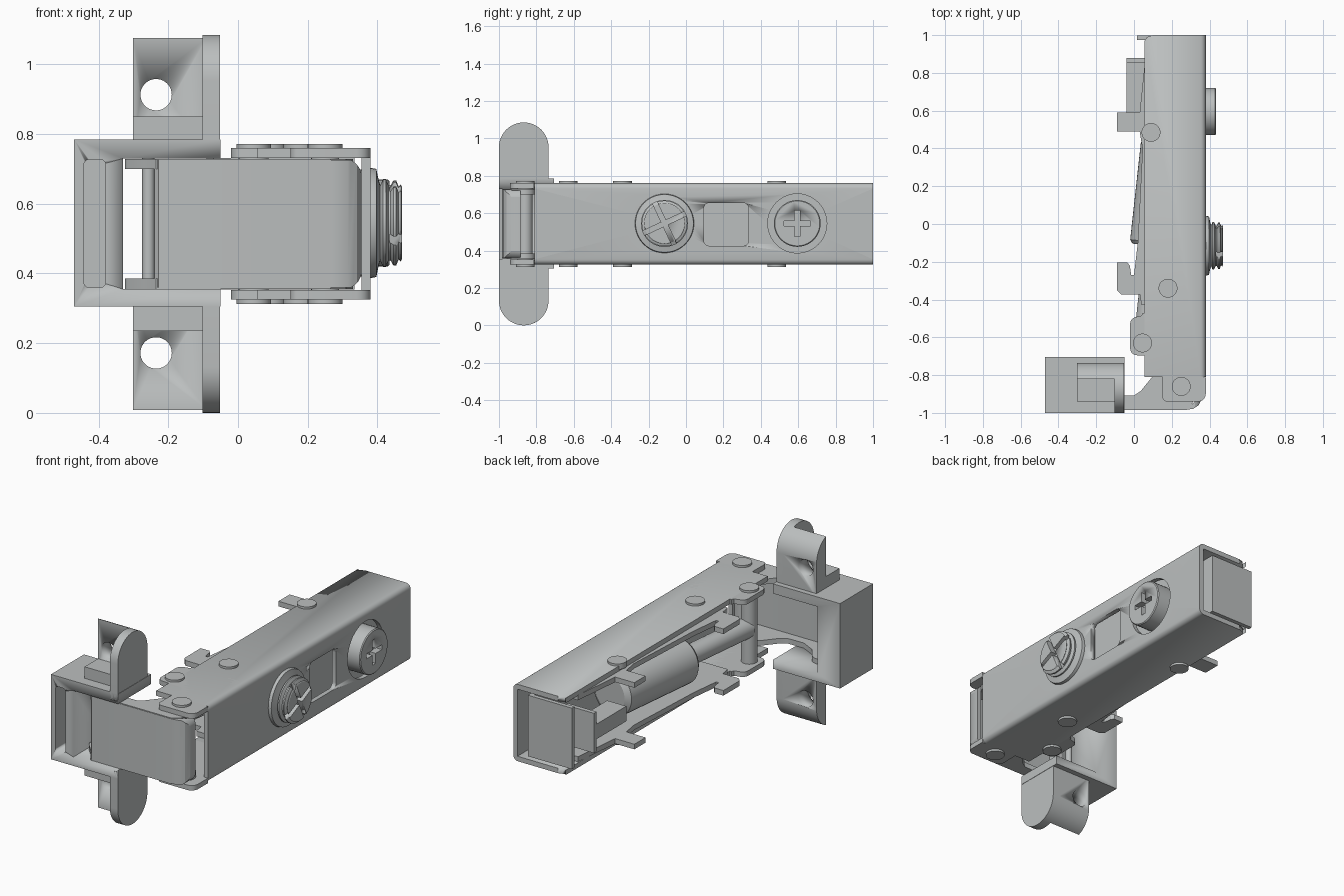
import bpy, bmesh, math
from mathutils import Vector, Matrix

if "Cube" in bpy.data.objects:
    bpy.data.objects.remove(bpy.data.objects["Cube"])

ZC = 0.5425  # mirror plane height
steel = bpy.data.materials.new("steel grey")
steel.diffuse_color = (0.50, 0.52, 0.52, 1)
steel.use_nodes = True
steel.node_tree.nodes["Principled BSDF"].inputs["Base Color"].default_value = steel.diffuse_color


def finish(name, bm, angle=30):
    bmesh.ops.recalc_face_normals(bm, faces=bm.faces[:])
    me = bpy.data.meshes.new(name)
    bm.to_mesh(me)
    bm.free()
    ob = bpy.data.objects.new(name, me)
    bpy.context.collection.objects.link(ob)
    me.materials.append(steel)
    bpy.ops.object.select_all(action='DESELECT')
    bpy.context.view_layer.objects.active = ob
    ob.select_set(True)
    bpy.ops.object.shade_smooth_by_angle(angle=math.radians(angle))
    return ob


def prism(name, pts, axis, a, b):
    """Extrude a 2D outline along an axis from a to b."""
    place = {'x': lambda u, v, w: (w, u, v),
             'y': lambda u, v, w: (u, w, v),
             'z': lambda u, v, w: (u, v, w)}[axis]
    bm = bmesh.new()
    lo = [bm.verts.new(place(u, v, a)) for u, v in pts]
    hi = [bm.verts.new(place(u, v, b)) for u, v in pts]
    bm.faces.new(lo)
    bm.faces.new(hi)
    n = len(pts)
    for i in range(n):
        j = (i + 1) % n
        bm.faces.new((lo[i], lo[j], hi[j], hi[i]))
    return finish(name, bm)


def both(name, pts, z0, z1):
    """Plate near the top and its mirror near the bottom."""
    prism("upper_" + name, pts, 'z', z0, z1)
    prism("lower_" + name, pts, 'z', 2 * ZC - z1, 2 * ZC - z0)


def rect(u0, u1, v0, v1):
    return [(u0, v0), (u1, v0), (u1, v1), (u0, v1)]


def arc(cu, cv, r, a0, a1, n=6):
    return [(cu + r * math.cos(math.radians(a0 + (a1 - a0) * i / n)),
             cv + r * math.sin(math.radians(a0 + (a1 - a0) * i / n))) for i in range(n + 1)]


def rrect(u0, u1, v0, v1, r):
    return (arc(u1 - r, v1 - r, r, 0, 90) + arc(u0 + r, v1 - r, r, 90, 180)
            + arc(u0 + r, v0 + r, r, 180, 270) + arc(u1 - r, v0 + r, r, 270, 360))


def circle(u, v, r, n=40):
    return arc(u, v, r, 0, 360 * (n - 1) / n, n - 1)


def lathe(name, profile, start, direction, n=40):
    """Revolve (distance, radius) pairs about an axis; ends are capped."""
    rot = Vector(direction).to_track_quat('Z', 'Y').to_matrix().to_4x4()
    m = Matrix.Translation(start) @ rot
    bm = bmesh.new()
    rings = [[bm.verts.new(m @ Vector((u, v, d))) for u, v in circle(0, 0, r, n)] for d, r in profile]
    for p, q in zip(rings, rings[1:]):
        for i in range(n):
            j = (i + 1) % n
            bm.faces.new((p[i], p[j], q[j], q[i]))
    bm.faces.new(rings[0])
    bm.faces.new(rings[-1])
    return finish(name, bm)


def cut(ob, *cutters):
    for c in cutters:
        bpy.context.view_layer.objects.active = ob
        mod = ob.modifiers.new("cut", 'BOOLEAN')
        mod.operation, mod.solver, mod.object = 'DIFFERENCE', 'EXACT', c
        bpy.ops.object.modifier_apply(modifier=mod.name)
        bpy.data.objects.remove(c, do_unlink=True)


# --- arm: long U channel, open towards -x, with screw holes and window
Z0, Z1, T = 0.325, 0.76, 0.028
section = ([(0.055, Z0)] + arc(0.352, Z0 + T, T, -90, 0) + arc(0.352, Z1 - T, T, 0, 90)
           + [(0.055, Z1), (0.055, Z1 - T), (0.354, Z1 - T), (0.354, Z0 + T), (0.055, Z0 + T)])
arm = prism("arm_channel", section, 'y', -0.81, 1.0)
S1, S2, SZ = -0.115, 0.595, 0.545
cut(arm,
    prism("c1", circle(S1, SZ, 0.15), 'x', 0.3, 0.5),
    prism("c2", circle(S2, SZ, 0.158), 'x', 0.3, 0.5),
    prism("c3", rrect(0.095, 0.335, 0.425, 0.655, 0.03), 'x', 0.3, 0.5),
    prism("c4", [(0, 1.1), (0.055, 1.1), (0.055, 0.97), (0.07, 0.99), (0.1, 1.0), (0.1, 1.1)], 'z', 0, 1))

# --- arm ears that carry the pivots
ear = ([(0.35, -0.47), (0.045, -0.47), (0.04, -0.485), (0.0, -0.495)] + arc(0.01, -0.525, 0.03, 110, 180, 4)
       + arc(0.015, -0.66, 0.035, 180, 260, 4) + [(0.125, -0.702)] + arc(0.125, -0.73, 0.028, 80, 0, 4)
       + arc(0.175, -0.915, 0.025, 180, 270, 4) + arc(0.34, -0.9, 0.04, 270, 360, 5)
       + [(0.38, -0.812), (0.35, -0.81)])
both("arm_ear", ear, Z1 - T, Z1)

# --- rivets and pivot pins
for i, (x, y) in enumerate([(0.25, -0.86), (0.045, -0.63), (0.18, -0.34), (0.09, 0.485)]):
    both("rivet_%d" % i, circle(x, y, 0.05, 28), Z1 - 0.02, 0.772)
prism("outer_pivot_pin", circle(0.25, -0.86, 0.04, 28), 'z', Z0, Z1)
prism("inner_pivot_pin", circle(0.045, -0.63, 0.043, 28), 'z', Z0, Z1)
prism("cup_pin", circle(-0.257, -0.85, 0.018, 24), 'z', 0.34, 0.745)

# --- inner carrier: hooked side plates joined by a web
hook = [(0.335, 0.88), (0.06, 0.88), (0.03, 0.59), (-0.09, 0.59), (-0.09, 0.49), (0.03, 0.49), (0.045, 0.4),
        (0.02, -0.1), (0.0, -0.27), (-0.015, -0.27), (-0.022, -0.22), (-0.035, -0.205), (-0.09, -0.205),
        (-0.09, -0.35), (-0.07, -0.372), (0.03, -0.372), (0.04, -0.43), (0.335, -0.43)]
both("hooked_plate", hook, 0.702, 0.731)
prism("carrier_web", rect(0.31, 0.335, -0.43, 0.9), 'z', 0.355, 0.73)
prism("end_plate", rect(0.015, 0.29, 0.975, 0.999), 'z', 0.37, 0.715)
prism("end_plate_return", rect(0.265, 0.29, 0.8, 0.99), 'z', 0.37, 0.715)
prism("latch_tab", rect(-0.04, 0.14, 0.855, 0.88), 'z', 0.43, 0.655)
prism("latch_bridge", rect(-0.04, 0.08, 0.59, 0.87), 'z', 0.5, 0.585)

# --- damper cylinder with rod
tilt = Vector((-0.11, -1, 0)).normalized()
lathe("damper_body", [(0, 0.10), (0.02, 0.13), (0.54, 0.13), (0.56, 0.115)], (0.168, 0.44, ZC), tilt)
lathe("damper_rod", [(0, 0.055), (0.52, 0.055)], (0.11, -0.1, ZC), tilt)

# --- height screw: flange, thread ridges, crossed slots
screw = lathe("height_screw", [(0, 0.148), (0.06, 0.158), (0.075, 0.155), (0.08, 0.13), (0.086, 0.108),
                               (0.094, 0.126), (0.102, 0.126), (0.11, 0.108), (0.116, 0.108), (0.124, 0.122),
                               (0.132, 0.122), (0.139, 0.104), (0.145, 0.11), (0.148, 0.105)],
              (0.322, S1, SZ), (1, 0, 0))


def slot(y, ang, half_len, half_w, x0):
    ca, sa = math.cos(math.radians(ang)), math.sin(math.radians(ang))
    pts = [(y + u * ca - v * sa, SZ + u * sa + v * ca) for u, v in rect(-half_len, half_len, -half_w, half_w)]
    return prism("slot", pts, 'x', x0, 0.6)


cut(screw, slot(S1, 25, 0.14, 0.013, 0.435), slot(S1, 115, 0.14, 0.013, 0.435))

# --- fixing screw: flat round head with plus recess
head = lathe("fixing_screw", [(0, 0.125), (0.108, 0.125), (0.113, 0.12)], (0.322, S2, SZ), (1, 0, 0))
cut(head, slot(S2, 0, 0.07, 0.014, 0.395), slot(S2, 90, 0.07, 0.014, 0.395))

# --- cup: block with a through opening and a recessed slot
cup = prism("cup", rect(-0.47, -0.05, 0.305, 0.785), 'y', -1.0, -0.705)
cut(cup,
    prism("c5", rect(-0.33, 0.1, 0.355, 0.73), 'y', -1.2, -0.5),
    prism("c6", rrect(-0.442, -0.38, 0.36, 0.727, 0.015), 'y', -1.2, -0.8))

# --- mounting flange, hole tab and step, above and below the cup
YC, R = -0.8675, 0.1325


def flip(pts):
    return [(u, 2 * ZC - v) for u, v in pts]


lobe = [(YC + R, 0.74)] + arc(YC, 1.085 - R, R, 0, 180, 24) + [(YC - R, 0.74)]
tab = [(-0.82, 0.76), (YC + R, 0.76)] + arc(YC, 1.085 - R, R, 0, 69, 14) + [(-0.82, 1.076)]
step = rect(-0.94, -0.81, 0.76, 0.85)
for side, f in (("upper", lambda p: p), ("lower", flip)):
    prism(side + "_flange", f(lobe), 'x', -0.102, -0.052)
    t = prism(side + "_hole_tab", f(tab), 'x', -0.302, -0.09)
    hz = f([(0, 0.913)])[0][1]
    cut(t, prism("hole", circle(-0.235, hz, 0.045), 'y', -1.2, -0.5))
    prism(side + "_step", f(step), 'x', -0.302, -0.09)

# --- lever: bent cover sheet with two side flanges
sheet = [(-0.24, -0.9), (-0.24, -0.972), (-0.228, -0.985), (0.27, -0.985), (0.315, -0.978), (0.342, -0.96),
         (0.354, -0.935), (0.354, -0.885), (0.33, -0.885), (0.33, -0.93), (0.31, -0.952), (0.27, -0.96),
         (-0.215, -0.96), (-0.215, -0.9)]
cover = prism("lever_cover", sheet, 'z', 0.36, 0.726)
corner = arc(0.30, 0.676, 0.055, 90, 0, 8) + [(0.40, 0.676), (0.40, 0.80), (0.30, 0.80)]
cut(cover, prism("c7", corner, 'y', -1.1, -0.8), prism("c8", flip(corner), 'y', -1.1, -0.8))
flange = ([(-0.235, -0.982), (0.265, -0.982), (0.31, -0.95)] + arc(0.27, -0.865, 0.06, -40, 90, 8)
          + [(0.12, -0.79), (0.10, -0.805), (0.035, -0.885), (0.0, -0.908), (-0.1, -0.91), (-0.18, -0.87)]
          + arc(-0.265, -0.85, 0.06, 30, 210, 10) + [(-0.27, -0.93)])
both("lever_flange", flange, 0.70, 0.729)
